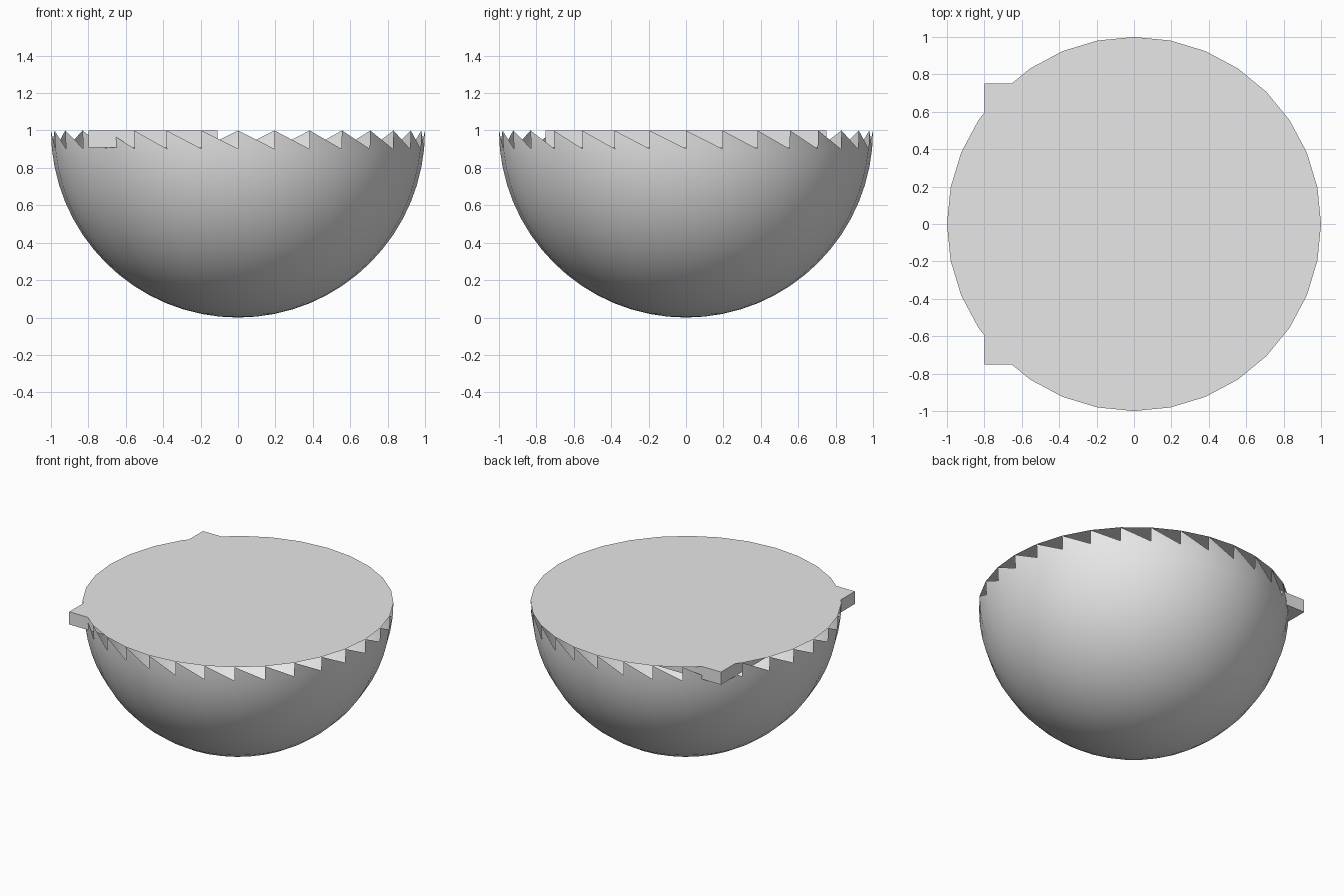
import bpy
import bmesh
from mathutils import Vector

SIDES = 32

default_cube = bpy.data.objects.get("Cube")
if default_cube:
    bpy.data.objects.remove(default_cube, do_unlink=True)

grey = bpy.data.materials.new("plain_grey")
grey.use_nodes = True
grey.diffuse_color = (0.8, 0.8, 0.8, 1)
grey.node_tree.nodes["Principled BSDF"].inputs["Base Color"].default_value = (0.8, 0.8, 0.8, 1)


def add_part(name, bm, location, smooth=False):
    """Turn a bmesh into a named object."""
    mesh = bpy.data.meshes.new(name)
    for face in bm.faces:
        face.smooth = smooth
    bm.to_mesh(mesh)
    bm.free()
    mesh.materials.append(grey)
    part = bpy.data.objects.new(name, mesh)
    part.location = location
    bpy.context.collection.objects.link(part)
    return part


# Bowl: lower half of a sphere
bm = bmesh.new()
bmesh.ops.create_uvsphere(bm, u_segments=SIDES, v_segments=SIDES, radius=1)
upper = [v for v in bm.verts if v.co.z > 0.01]
bmesh.ops.delete(bm, geom=upper, context='VERTS')

# Saw-tooth rim: each quad of the top ring keeps only its lower triangle
rim_quads = [f for f in bm.faces if any(v.co.z > -0.01 for v in f.verts)]
for quad in rim_quads:
    centre = quad.calc_center_median()
    tooth = [v for v in quad.verts
             if v.co.z < -0.01 or centre.cross(v.co).z < 0]
    bm.faces.new(tooth)
bmesh.ops.delete(bm, geom=rim_quads, context='FACES')
add_part("bowl", bm, (0, 0, 1), smooth=True)

# Flat lid resting on the tooth tips
bm = bmesh.new()
bmesh.ops.create_circle(bm, cap_ends=True, segments=SIDES, radius=1)
for face in bm.faces:
    if face.normal.z < 0:
        face.normal_flip()
add_part("lid", bm, (0, 0, 1))

# Slab under the lid whose two corners stick out of the bowl
low, high = Vector((-0.8, -0.75, 0.91)), Vector((-0.11, 0.75, 1.0))
bm = bmesh.new()
bmesh.ops.create_cube(bm, size=1)
bmesh.ops.scale(bm, vec=high - low, verts=bm.verts)
add_part("slab", bm, (low + high) / 2)
